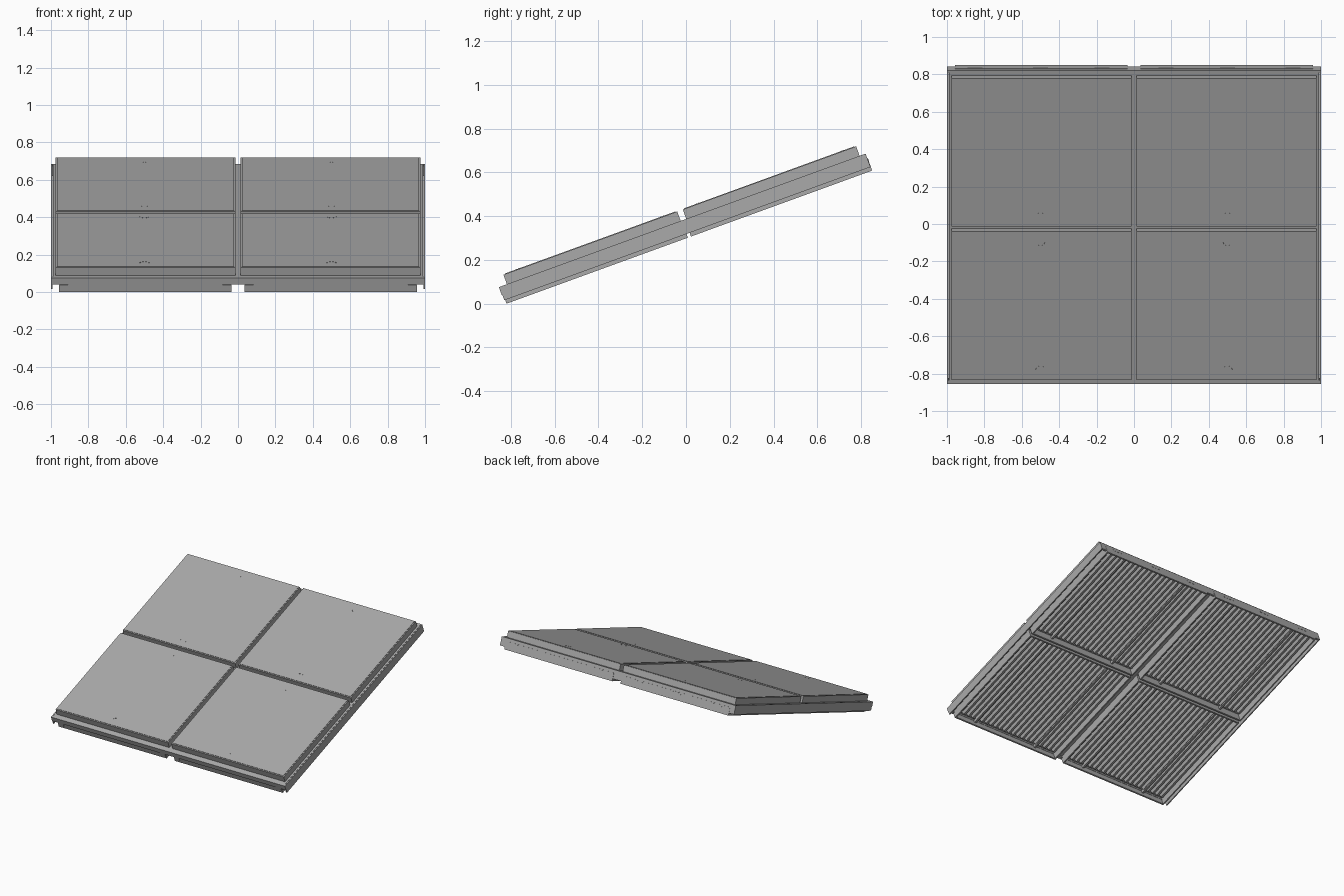
import bpy, bmesh, math
from mathutils import Matrix, Vector

cube = bpy.data.objects.get("Cube")
if cube:
    bpy.data.objects.remove(cube, do_unlink=True)

grey = bpy.data.materials.new("plain grey")
grey.use_nodes = True
COLOR = (0.4, 0.4, 0.4, 1)
grey.diffuse_color = COLOR
grey.node_tree.nodes["Principled BSDF"].inputs["Base Color"].default_value = COLOR

# Everything is laid out flat (x across, y up the slope), then tilted
TILT = Matrix.Translation((0, -0.82, 0)) @ Matrix.Rotation(math.radians(20), 4, "X")
LENGTH = 1.776
TOP = 0.083
PANEL_TOP = 0.132


def finish(name, bm):
    bmesh.ops.recalc_face_normals(bm, faces=bm.faces)
    mesh = bpy.data.meshes.new(name)
    bm.to_mesh(mesh)
    bm.free()
    mesh.materials.append(grey)
    obj = bpy.data.objects.new(name, mesh)
    bpy.context.collection.objects.link(obj)
    obj.matrix_world = TILT
    return obj


def add_box(bm, x0, x1, y0, y1, z0, z1):
    size = Vector((x1 - x0, y1 - y0, z1 - z0))
    mid = Vector((x0 + x1, y0 + y1, z0 + z1)) / 2
    bmesh.ops.create_cube(bm, size=1, matrix=Matrix.Translation(mid) @ Matrix.Diagonal(size).to_4x4())


def boxes(name, *specs):
    bm = bmesh.new()
    for spec in specs:
        add_box(bm, *spec)
    return finish(name, bm)


# Support frame: deck, outer rails
boxes("frame_deck", (-0.99, 0.99, 0, LENGTH - 0.005, 0.06, TOP))
boxes("front_rail", (-1, 1, -0.007, 0.012, 0.045, TOP))
boxes("back_rail", (-1, 1, LENGTH - 0.012, LENGTH, 0.018, TOP))
for side, s in (("left", 1), ("right", -1)):
    x0, x1 = sorted((s * 0.992, s))
    boxes(side + "_rail", (x0, x1, -0.004, LENGTH, 0.018, TOP))


def walls(x0, x1, y0, y1, z0, z1, t):
    return [(x0, x1, y0, y0 + t, z0, z1), (x0, x1, y1 - t, y1, z0, z1),
            (x0, x0 + t, y0 + t, y1 - t, z0, z1), (x1 - t, x1, y0 + t, y1 - t, z0, z1)]


def corrugated_sheet(name, x0, x1, y0, y1, count):
    # Trapezoid ribs running up the slope
    bm = bmesh.new()
    step = (x1 - x0) / count
    low, high = 0.038, 0.06
    profile = []
    for i in range(count):
        for f, z in ((0, high), (0.2, low), (0.6, low), (0.8, high)):
            profile.append((x0 + (i + f) * step, z))
    profile.append((x1, high))
    rows = [[bm.verts.new((x, y, z)) for x, z in profile] for y in (y0, y1)]
    for i in range(len(profile) - 1):
        bm.faces.new((rows[0][i], rows[0][i + 1], rows[1][i + 1], rows[1][i]))
    finish(name, bm)


def panel(name, x0, x1, y0, y1):
    # Slab with a narrow rim stepped below the walking surface
    bm = bmesh.new()
    add_box(bm, x0, x1, y0, y1, TOP, PANEL_TOP - 0.003)
    top = max(bm.faces, key=lambda f: f.calc_center_median().z)
    bmesh.ops.inset_region(bm, faces=[top], thickness=0.011)
    face = bmesh.ops.extrude_discrete_faces(bm, faces=[top])["faces"][0]
    bmesh.ops.translate(bm, verts=face.verts, vec=(0, 0, 0.003))
    finish(name, bm)


def grip_mark(name, cx, cy, s):
    # Tiny broken arc of raised dashes
    bm = bmesh.new()
    for a in (25, 65, 115, 155):
        a = math.radians(a)
        m = (Matrix.Translation((cx + 0.025 * math.cos(a), cy + s * 0.025 * math.sin(a), PANEL_TOP))
             @ Matrix.Rotation(s * (a + math.pi / 2), 4, "Z") @ Matrix.Diagonal((0.01, 0.002, 0.002, 1)))
        bmesh.ops.create_cube(bm, size=1, matrix=m)
    finish(name, bm)


# Four tiles: panel, lower pan with skirts, ribbed underside
for row, p0, p1, y0, y1 in (("front", 0.032, 0.877, 0, 0.882),
                            ("back", 0.904, 1.747, 0.897, LENGTH + 0.002)):
    for side, s in (("left", 1), ("right", -1)):
        tag = row + "_" + side
        x0, x1 = sorted((s * 0.014, s * 0.975))
        panel(tag + "_panel", x0, x1, p0, p1)
        x0, x1 = sorted((s * 0.035, s * 0.957))
        boxes(tag + "_skirt", *walls(x0, x1, y0, y1, 0, 0.06, 0.01))
        corrugated_sheet(tag + "_ribbed_base", x0 + 0.01, x1 - 0.01, y0 + 0.03, y1 - 0.03, 22)
        boxes(tag + "_cross_ribs", *[(x, x + 0.015, y0 + 0.01, y1 - 0.01, 0.028, 0.05)
                                     for x in (x0 + 0.18, x1 - 0.195)])
        grip_mark(tag + "_lower_mark", s * 0.5, p0 + 0.055, 1)
        grip_mark(tag + "_upper_mark", s * 0.5, p1 - 0.055, -1)

# Small slot plates on the front skirts and along the back rail
boxes("front_slots", *[(x - 0.022, x + 0.022, -0.003, 0.001, 0.02, 0.042)
                       for x in (-0.93, -0.06, 0.06, 0.93)])
boxes("back_slots", *[(x - 0.04, x + 0.04, LENGTH - 0.001, LENGTH + 0.003, 0.045, 0.055)
                      for x in (-0.85, -0.5, -0.17, 0.17, 0.5, 0.85)])
